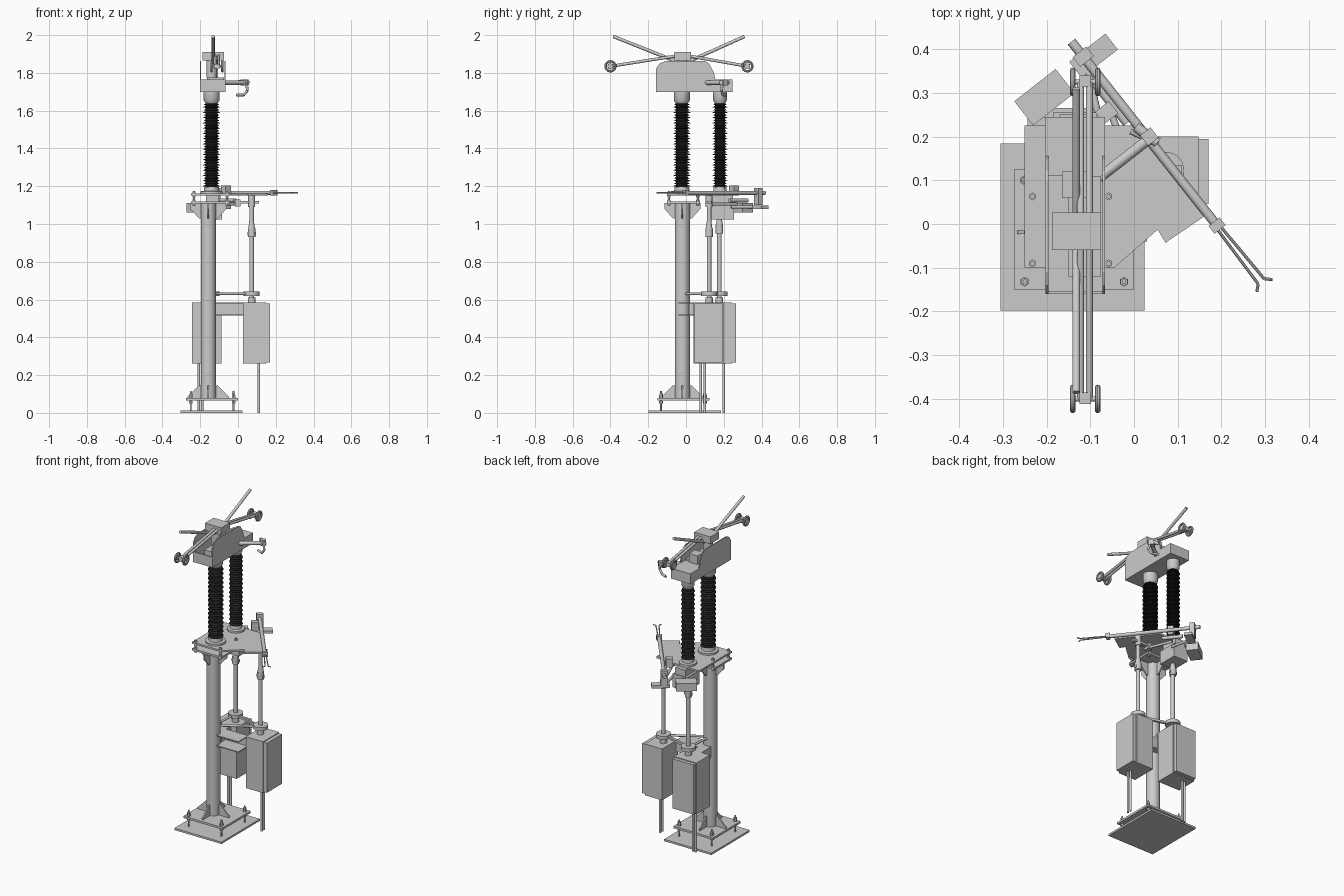
import bpy, bmesh, math
from mathutils import Vector, Matrix

if "Cube" in bpy.data.objects:
    bpy.data.objects.remove(bpy.data.objects["Cube"])

def finish(bm, name, smooth=False, mat=None):
    bmesh.ops.recalc_face_normals(bm, faces=bm.faces)
    me = bpy.data.meshes.new(name)
    bm.to_mesh(me); bm.free()
    ob = bpy.data.objects.new(name, me)
    bpy.context.collection.objects.link(ob)
    if mat: me.materials.append(mat)
    if smooth:
        bpy.ops.object.select_all(action='DESELECT')
        ob.select_set(True); bpy.context.view_layer.objects.active = ob
        bpy.ops.object.shade_smooth_by_angle(angle=math.radians(35))
    return ob

def box(name, x0, x1, y0, y1, z0, z1, rot=0):
    bm = bmesh.new()
    bmesh.ops.create_cube(bm, size=1)
    bmesh.ops.scale(bm, vec=(x1-x0, y1-y0, z1-z0), verts=bm.verts)
    bm.transform(Matrix.Translation(((x0+x1)/2, (y0+y1)/2, (z0+z1)/2)) @ Matrix.Rotation(math.radians(rot), 4, 'Z'))
    return finish(bm, name)

def rod(name, a, b, r, n=16, r2=None):
    a, b = Vector(a), Vector(b)
    bm = bmesh.new()
    bmesh.ops.create_cone(bm, cap_ends=True, segments=n, radius1=r, radius2=r if r2 is None else r2, depth=(b-a).length)
    q = Vector((0, 0, 1)).rotation_difference(b-a).to_matrix().to_4x4()
    bm.transform(Matrix.Translation((a+b)/2) @ q)
    return finish(bm, name, n > 8)

def prism(name, pts, vec):
    """Flat outline of 3D points swept along a vector."""
    bm = bmesh.new()
    f = bm.faces.new([bm.verts.new(p) for p in pts])
    ext = bmesh.ops.extrude_face_region(bm, geom=[f])
    bmesh.ops.translate(bm, vec=vec, verts=[v for v in ext['geom'] if isinstance(v, bmesh.types.BMVert)])
    return finish(bm, name)

def lathe(name, prof, x, y, n=28, mat=None):
    bm = bmesh.new()
    vs = [bm.verts.new((r, 0, z)) for r, z in prof]
    es = [bm.edges.new(p) for p in zip(vs, vs[1:])]
    bmesh.ops.spin(bm, geom=vs+es, axis=(0, 0, 1), cent=(0, 0, 0), steps=n, angle=2*math.pi)
    bmesh.ops.remove_doubles(bm, verts=bm.verts, dist=1e-5)
    bm.transform(Matrix.Translation((x, y, 0)))
    return finish(bm, name, True, mat)

dark = bpy.data.materials.new("insulator_dark")
dark.diffuse_color = (0.015, 0.015, 0.015, 1)
dark.use_nodes = True
dark.node_tree.nodes["Principled BSDF"].inputs["Base Color"].default_value = dark.diffuse_color

# base plate, flange and anchor bolts
CX, CY = -0.157, -0.019
box("base_plate", -0.305, 0.024, -0.198, 0.184, 0, 0.012)
box("foot_flange", -0.275, 0, -0.15, 0.125, 0.065, 0.078)
for bx in (-0.25, -0.023):
    for by in (-0.132, 0.1):
        rod("anchor_bolt", (bx, by, 0.01), (bx, by, 0.115), 0.005, 12)
        for z0, z1, r in ((0.05, 0.064, 0.011), (0.079, 0.093, 0.011), (0.093, 0.103, 0.009)):
            rod("anchor_nut", (bx, by, z0), (bx, by, z1), r, 6)

# column with gussets at foot and head
rod("column", (CX, CY, 0.078), (CX, CY, 1.11), 0.04, 32)
for i in range(4):
    d = Vector((math.cos(i*math.pi/2), math.sin(i*math.pi/2), 0))
    t = Vector((-d.y, d.x, 0)) * 0.008
    c = Vector((CX, CY, 0)) - t/2
    for name, za, zb, L, lip in (("foot_gusset", 0.078, 0.145, 0.11, 0.008), ("head_gusset", 1.11, 1.03, 0.095, -0.03)):
        prism(name, [c+d*0.035+Vector((0, 0, za)), c+d*L+Vector((0, 0, za)), c+d*L+Vector((0, 0, za+lip)),
                     c+d*0.05+Vector((0, 0, zb)), c+d*0.035+Vector((0, 0, zb))], t)

# head plates
box("column_top_plate", -0.25, -0.045, -0.1, 0.075, 1.108, 1.12)
outline = [(-0.25, -0.1), (-0.045, -0.1), (0.054, -0.013), (0.072, -0.043), (0.16, 0.017), (0.02, 0.2),
           (0.0, 0.225), (-0.25, 0.225)]
prism("support_plate", [(x, y, 1.15) for x, y in outline], (0, 0, 0.011))
for sx in (-0.232, -0.058):
    for sy in (-0.09, 0.063):
        rod("levelling_stud", (sx, sy, 1.095), (sx, sy, 1.175), 0.005, 12)
        for z in (1.098, 1.12, 1.14, 1.161):
            rod("stud_nut", (sx, sy, z), (sx, sy, z+0.01), 0.009, 6)

# insulators with alternating sheds
def insulator(name, x, y, R, core, count=16):
    z0, z1 = 1.195, 1.64
    step = (z1-z0)/count
    prof = [(0, z0), (core, z0)]
    for i in range(count):
        z = z0 + i*step
        for k, r in ((0.1, R), (0.58, R*0.88)):
            prof += [(core, z+step*k), (r, z+step*(k+0.06)), (r, z+step*(k+0.12)), (core, z+step*(k+0.36))]
    prof += [(core, z1), (0, z1)]
    lathe(name, prof, x, y, 28, dark)
    lathe(name+"_base", [(0, 1.16), (R*1.3, 1.16), (R*1.3, 1.173), (R*0.9, 1.176), (R*0.85, 1.197), (0, 1.197)], x, y)
    lathe(name+"_cap", [(0, 1.638), (R*0.7, 1.638), (R*0.95, 1.655), (R*0.95, 1.70), (0, 1.70)], x, y)
insulator("main_insulator", -0.14, -0.022, 0.045, 0.031)
insulator("rotary_insulator", -0.14, 0.18, 0.039, 0.026)

# top housing
side = [(-0.16, 1.70), (0.245, 1.70), (0.245, 1.765), (0.155, 1.765), (0.148, 1.80), (0.122, 1.85), (0.10, 1.862),
        (-0.11, 1.862), (-0.14, 1.85), (-0.16, 1.82)]
for px in (-0.202, -0.072):
    prism("housing_side", [(px, y, z) for y, z in side], (0.006, 0, 0))
box("housing_floor", -0.2, -0.068, -0.16, 0.245, 1.70, 1.71)
box("housing_front", -0.2, -0.068, -0.16, -0.154, 1.70, 1.765)
box("drive_cover", -0.2, -0.068, 0.11, 0.245, 1.705, 1.765)
box("drive_core", -0.15, -0.075, -0.12, 0.11, 1.71, 1.775)
box("drive_block", -0.165, -0.105, 0.06, 0.12, 1.765, 1.82)
box("arm_block", -0.188, -0.075, -0.06, 0.026, 1.865, 1.91)
rod("arm_pivot", (-0.14, -0.018, 1.775), (-0.14, -0.018, 1.866), 0.028)

# arms, corona rings and raised horns
for tag, ry, hy, s in (("front", -0.4, -0.385, -1), ("rear", 0.325, 0.31, 1)):
    by = -0.018 + s*0.02
    for ax in (-0.122, -0.102):
        rod(tag+"_arm", (ax, by, 1.892), (ax, ry, 1.835), 0.008)
    rod(tag+"_horn", (-0.132, by, 1.855), (-0.132, hy, 1.993), 0.009)
    box(tag+"_contact_tip", -0.125, -0.098, ry-0.012, ry+0.015, 1.822, 1.848)
    rod(tag+"_ring_axle", (-0.142, ry, 1.835), (-0.08, ry, 1.835), 0.006)
    for rx in (-0.14, -0.083):
        bpy.ops.mesh.primitive_torus_add(major_segments=28, minor_segments=10, major_radius=0.026, minor_radius=0.0065,
                                         location=(rx, ry, 1.835), rotation=(0, math.pi/2, 0))
        bpy.context.object.name = tag+"_corona_ring"
        bpy.ops.object.shade_smooth_by_angle()
        rod(tag+"_ring_hub", (rx-0.003, ry, 1.835), (rx+0.003, ry, 1.835), 0.015)

# fixed earthing contact
rod("earth_contact_arm", (-0.08, 0.105, 1.748), (0.042, 0.2, 1.748), 0.012)
rod("earth_contact_bar", (0.004, 0.222, 1.75), (0.054, 0.186, 1.75), 0.012)
box("earth_contact_clamp", 0.02, 0.05, 0.185, 0.215, 1.732, 1.766, 38)
hook = [(0.045, 0.193, 1.745), (0.05, 0.188, 1.705), (0.03, 0.195, 1.683), (-0.008, 0.212, 1.683)]
for a, b in zip(hook, hook[1:]):
    rod("earth_contact_hook", a, b, 0.007, 12)

# earthing blade with clamps, fork and pivot
P0, P1 = Vector((-0.143, 0.417, 1.165)), Vector((0.195, -0.01, 1.165))
D = (P1-P0).normalized(); N = Vector((-D.y, D.x, 0))
ang = math.degrees(math.atan2(D.y, D.x))
rod("earthing_blade", P0, P1, 0.011)
for t, w, h0, h1 in ((0.08, 0.02, 1.1, 1.19), (0.985, 0.016, 1.152, 1.18)):
    p = P0.lerp(P1, t)
    box("blade_clamp", p.x-w*0.7, p.x+w*0.7, p.y-w, p.y+w, h0, h1, ang)
for s in (-1, 1):
    a = P1 + N*0.005*s; b = P1 + D*0.155 + N*0.009*s
    rod("blade_fork", a, b, 0.0035, 8)
    rod("fork_tip", b, b + N*0.014*s + D*0.012, 0.0035, 8)
S0 = Vector((-0.09, 0.325, 1.125))
rod("blade_pivot_shaft", S0, S0 + D*0.12, 0.011)
box("blade_bearing", -0.08, -0.045, 0.235, 0.275, 1.15, 1.205, ang)
box("counterweight_bracket", -0.145, -0.04, 0.362, 0.408, 1.08, 1.097, 38)
rod("bracket_link", (-0.11, 0.375, 1.09), (-0.08, 0.24, 1.09), 0.008, 12)
box("drive_plate", -0.265, -0.145, 0.255, 0.325, 1.06, 1.11, 38)
box("drive_housing", -0.185, -0.085, 0.13, 0.255, 1.025, 1.11)
box("drive_hanger", -0.17, -0.1, 0.14, 0.25, 1.11, 1.152)

# operating cabinets with doors
box("right_cabinet", 0.026, 0.147, 0.04, 0.2, 0.262, 0.585)
box("right_cabinet_door", 0.147, 0.17, 0.046, 0.194, 0.268, 0.58)
box("left_cabinet", -0.243, -0.087, 0.11, 0.243, 0.262, 0.585)
box("left_cabinet_door", -0.237, -0.093, 0.243, 0.265, 0.268, 0.58)
for name, pts in (("right_conduit", ((0.11, 0.078), (0.11, 0.1))), ("left_conduit", ((-0.208, 0.2), (-0.19, 0.2)))):
    for x, y in pts:
        rod(name, (x, y, 0), (x, y, 0.265), 0.007, 12)

# cabinet bracket channels
for z in (0.515, 0.579):
    box("bracket_flange", -0.13, 0.03, -0.04, 0.06, z, z+0.006)
box("bracket_web", -0.13, 0.03, 0.054, 0.06, 0.515, 0.585)
box("left_cabinet_mount", -0.185, -0.125, 0.015, 0.115, 0.515, 0.585)

# operating shafts with flanges and couplings
for tag, x, y, zc in (("right", 0.072, 0.122, 0.93), ("left", -0.14, 0.177, 0.95)):
    rod(tag+"_shaft", (x, y, 0.58), (x, y, 1.115), 0.012)
    rod(tag+"_shaft_collar", (x, y, 0.585), (x, y, 0.61), 0.02)
    rod(tag+"_shaft_flange", (x, y, 0.62), (x, y, 0.642), 0.043, 28)
    rod(tag+"_coupling", (x, y, zc), (x, y, zc+0.045), 0.02)
    rod(tag+"_coupling_neck", (x, y, zc+0.045), (x, y, zc+0.085), 0.018, 16, 0.012)
    box(tag+"_coupling_pin", x-0.023, x+0.023, y-0.008, y+0.008, zc+0.01, zc+0.028)
    rod("guide_arm", (CX, CY, 0.63), (x, y, 0.63), 0.007, 12)
box("shaft_tie", -0.14, 0.07, 0.138, 0.152, 0.624, 0.638, -15)

# crank and link under the plate
rod("crank_hub", (0.072, 0.122, 1.09), (0.072, 0.122, 1.152), 0.018)
box("crank_lever", -0.005, 0.11, 0.112, 0.134, 1.108, 1.122)
rod("crank_link", (0.0, 0.122, 1.105), (-0.06, 0.27, 1.105), 0.008, 12)
box("link_clevis", -0.015, 0.012, 0.105, 0.14, 1.092, 1.13)
